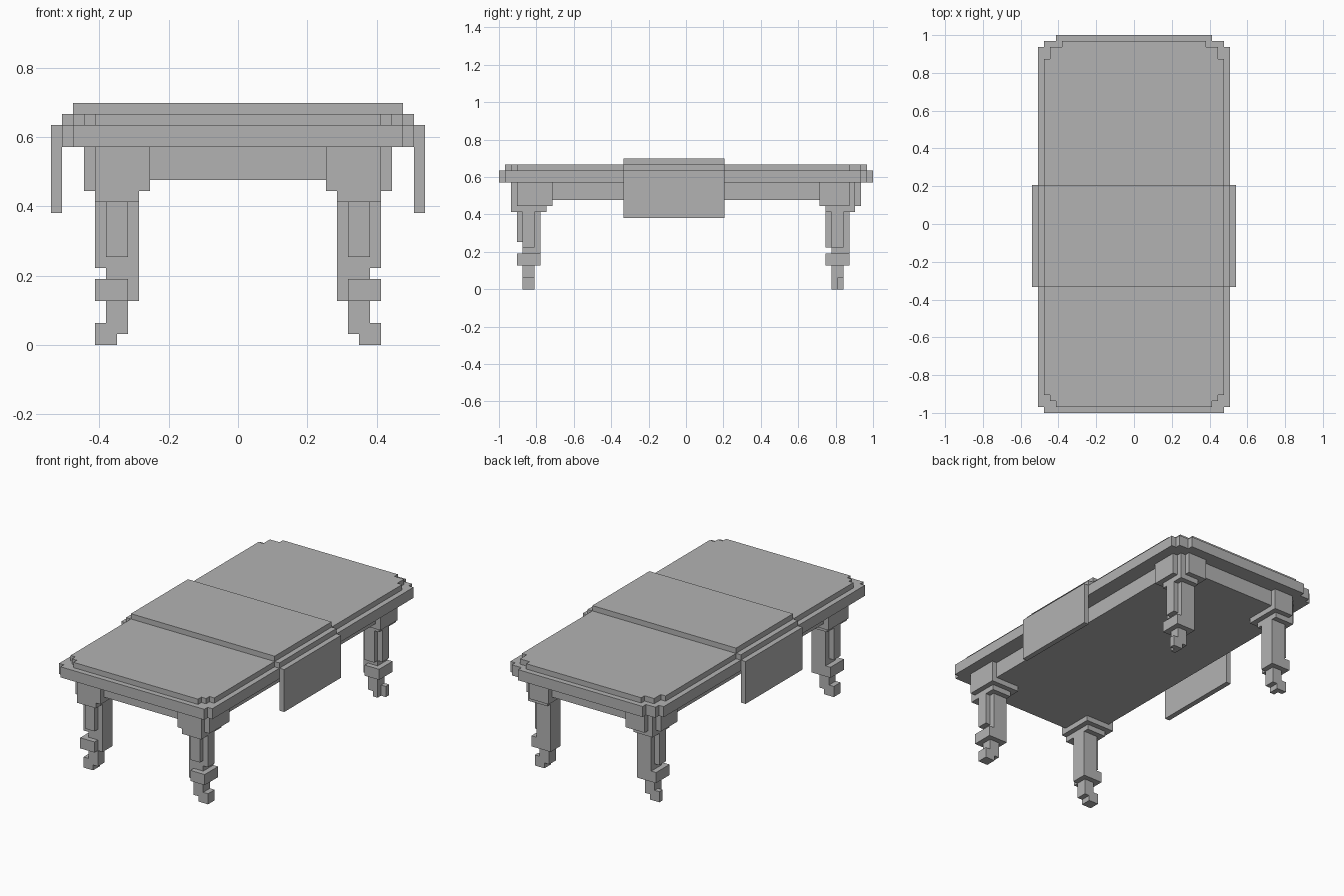
import bpy, bmesh
from mathutils import Matrix, Vector

if "Cube" in bpy.data.objects:
    bpy.data.objects.remove(bpy.data.objects["Cube"])

U = 2 / 63  # one grid block; all sizes below are in blocks

wood = bpy.data.materials.new("grey")
wood.diffuse_color = (0.45, 0.45, 0.45, 1)
wood.use_nodes = True
wood.node_tree.nodes["Principled BSDF"].inputs["Base Color"].default_value = wood.diffuse_color


def finish(name, bm, mirror=False):
    bmesh.ops.recalc_face_normals(bm, faces=bm.faces)
    bmesh.ops.scale(bm, vec=(U, U, U), verts=bm.verts)
    me = bpy.data.meshes.new(name)
    bm.to_mesh(me)
    bm.free()
    me.materials.append(wood)
    ob = bpy.data.objects.new(name, me)
    bpy.context.collection.objects.link(ob)
    if mirror:
        mod = ob.modifiers.new("mirror_x", 'MIRROR')
        mod.use_mirror_merge = False
    return ob


def boxes(name, specs, dy=0, mirror=False):
    """Each spec is x0, x1, y0, y1, z0, z1."""
    bm = bmesh.new()
    for x0, x1, y0, y1, z0, z1 in specs:
        centre = Vector((x0 + x1, y0 + y1 + 2 * dy, z0 + z1)) / 2
        size = Matrix.Diagonal((x1 - x0, y1 - y0, z1 - z0, 1))
        bmesh.ops.create_cube(bm, size=1, matrix=Matrix.Translation(centre) @ size)
    return finish(name, bm, mirror)


def prism(name, outline, push):
    bm = bmesh.new()
    face = bm.faces.new([bm.verts.new(p) for p in outline])
    out = bmesh.ops.extrude_face_region(bm, geom=[face], use_keep_orig=True)
    verts = [v for v in out["geom"] if isinstance(v, bmesh.types.BMVert)]
    bmesh.ops.translate(bm, vec=push, verts=verts)
    return finish(name, bm)


def slab(name, right_side, z0, z1):
    pts = right_side + [(-x, y) for x, y in reversed(right_side)]
    prism(name, [(x, y, z0) for x, y in pts], (0, 0, z1 - z0))


# table top: two layers with stepped corners
slab("tabletop_rim", [(15, -31.5), (15, -30.5), (16, -30.5), (16, 29.5), (15, 29.5),
                      (15, 30.5), (13, 30.5), (13, 31.5)], 18, 20)
slab("tabletop_surface", [(13, -30.5), (13, -29.5), (14, -29.5), (14, -28.5), (15, -28.5),
                          (15, 27.5), (14, 27.5), (14, 29.5), (12, 29.5), (12, 30.5)], 20, 21)

# cloth runner stepping over the edge and hanging down both sides
half = [(15, 22), (15, 21), (16, 21), (16, 20), (17, 20), (17, 12), (16, 12), (16, 20), (15, 20), (15, 21)]
boxes("runner_top", [(-15, 15, -10.5, 6.5, 21, 22)])
boxes("runner_drape", [(15, 16, -10.5, 6.5, 20, 21), (16, 17, -10.5, 6.5, 12, 20)], mirror=True)

# solid apron under the top
boxes("apron", [(-13, 13, -28.5, 28.5, 15, 18)])

# corner blocks and collars at the top of the legs
boxes("front_corner_block", [(8, 13, -29.5, -22.5, 14, 18), (13, 14, -28.5, -22.5, 14, 18),
                             (9, 13, -29.5, -23.5, 13, 14)], mirror=True)
boxes("back_corner_block", [(8, 12, 22.5, 29.5, 14, 18), (12, 13, 22.5, 28.5, 14, 18),
                            (13, 14, 22.5, 27.5, 14, 18), (9, 13, 23.5, 28.5, 13, 14)], mirror=True)

# legs: the back pair repeats the front pair, apart from panel length and foot width
for name, dy, panel_z, toe_y in (("front_leg", 0, 8, -27.5), ("back_leg", 52, 7, -26.5)):
    boxes(name, [
        (9, 12, -27.5, -24.5, 4, 13),          # shaft
        (10, 12, -28.5, -27.5, panel_z, 13),   # front panel
        (12, 13, -27.5, -25.5, 7, 13),         # side panel
        (10, 13, -28.5, -24.5, 4, 6),          # ring
        (10, 12, -27.5, -25.5, 1, 4),          # ankle
        (11, 12, -27.5, -25.5, 0, 1),          # sole
        (12, 13, toe_y, -25.5, 0, 2),          # toe
    ], dy, mirror=True)
